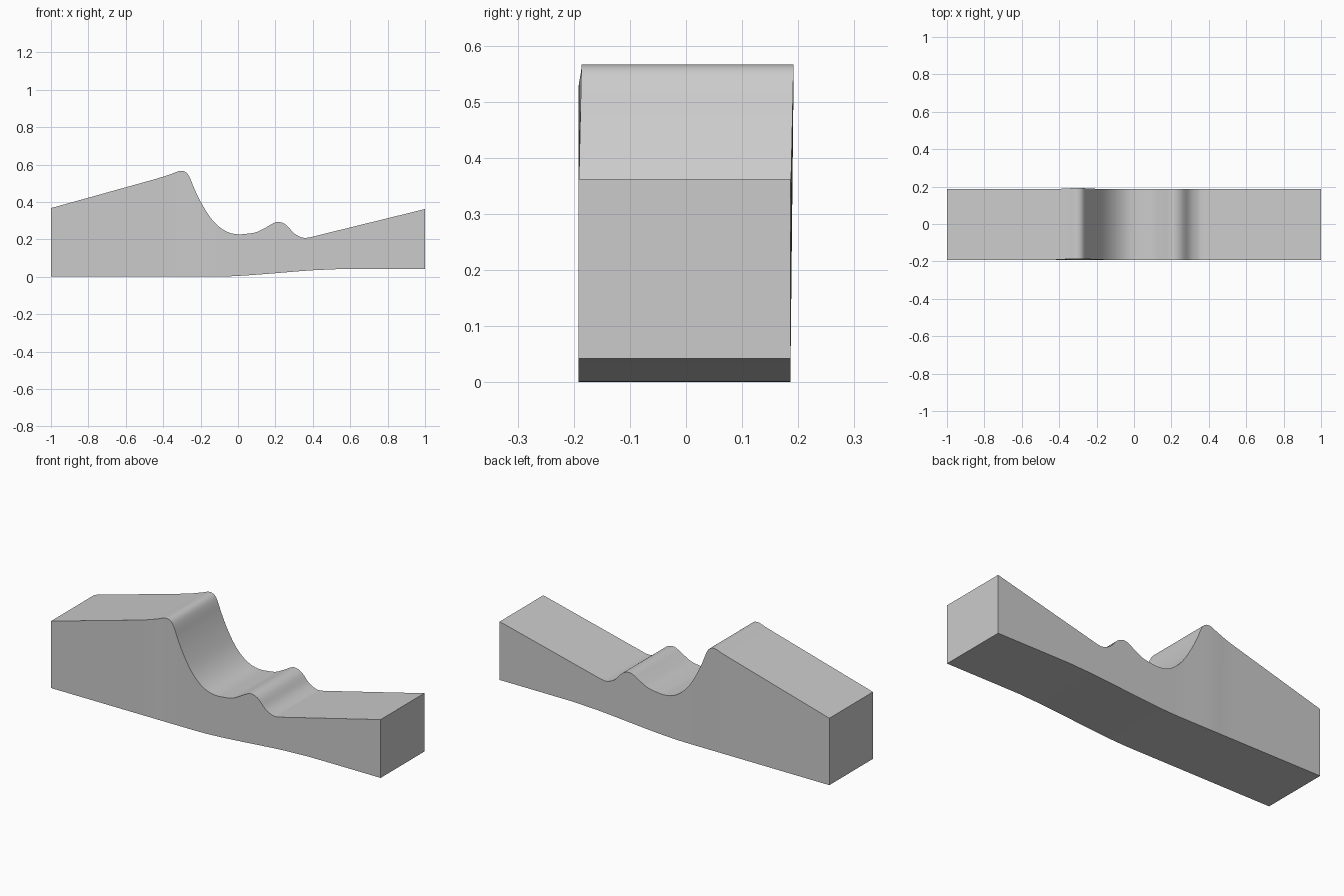
import bpy, bmesh
from mathutils import Vector

if "Cube" in bpy.data.objects:
    bpy.data.objects.remove(bpy.data.objects["Cube"])

# Key points of the top outline (x, z): long ramp, crest, dip, small hump, rising ramp
TOP = [(-1, .367), (-.45, .52), (-.35, .552), (-.31, .566), (-.28, .56), (-.26, .535),
       (-.235, .475), (-.2, .402), (-.15, .32), (-.1, .267), (-.05, .237), (0, .227),
       (.05, .23), (.1, .239), (.15, .264), (.2, .291), (.23, .291), (.26, .275),
       (.3, .232), (.34, .211), (.365, .208), (.41, .217), (1, .362)]
WIDTH = .378
STEPS = 4


def smoothstep(t):
    t = max(0, min(1, t))
    return t * t * (3 - 2 * t)


def spline(points):
    """Rounded curve through the inner points, straight ramps at both ends."""
    p = [Vector(q) for q in points]
    out = []
    n = len(p)
    for i in range(n - 1):
        a, b = p[i], p[i + 1]
        if i in (0, n - 2):
            out += [a.lerp(b, k / STEPS) for k in range(STEPS)]
            continue

        def tangent(j):
            d = (p[j + 1] - p[j - 1]).normalized()
            if j == 1:
                d = (p[1] - p[0]).normalized()
            if j == n - 2:
                d = (p[-1] - p[-2]).normalized()
            return d * (b - a).length
        ta, tb = tangent(i), tangent(i + 1)
        for k in range(STEPS):
            t = k / STEPS
            out.append(a * (2*t**3 - 3*t**2 + 1) + ta * (t**3 - 2*t**2 + t)
                       + b * (3*t**2 - 2*t**3) + tb * (t**3 - t**2))
    return out + [p[-1]]


def underside(x):
    return .042 * smoothstep((x + .15) / .75)


def lean(x, z):
    """The crest leans very slightly towards the back."""
    bump = smoothstep((x + .45) / .14) * smoothstep((-.1 - x) / .2)
    return .006 * bump * z / .566


# Block built as a chain of four-cornered cross-sections
bm = bmesh.new()
rings = []
for x, z in spline(TOP):
    zb = underside(x)
    corners = [(-.192, zb), (-.192 + WIDTH, zb), (-.192 + WIDTH, z), (-.192, z)]
    rings.append([bm.verts.new((x, y + lean(x, h), h)) for y, h in corners])
for r, s in zip(rings, rings[1:]):
    for k in range(4):
        m = (k + 1) % 4
        bm.faces.new((r[k], r[m], s[m], s[k]))
bm.faces.new(rings[0])
bm.faces.new(rings[-1])
bmesh.ops.recalc_face_normals(bm, faces=bm.faces[:])

mesh = bpy.data.meshes.new("contoured_block")
bm.to_mesh(mesh)
bm.free()
block = bpy.data.objects.new("contoured_block", mesh)
bpy.context.collection.objects.link(block)

# Smooth contour with sharp side edges
bpy.context.view_layer.objects.active = block
block.select_set(True)
bpy.ops.object.shade_smooth_by_angle(angle=.6)
